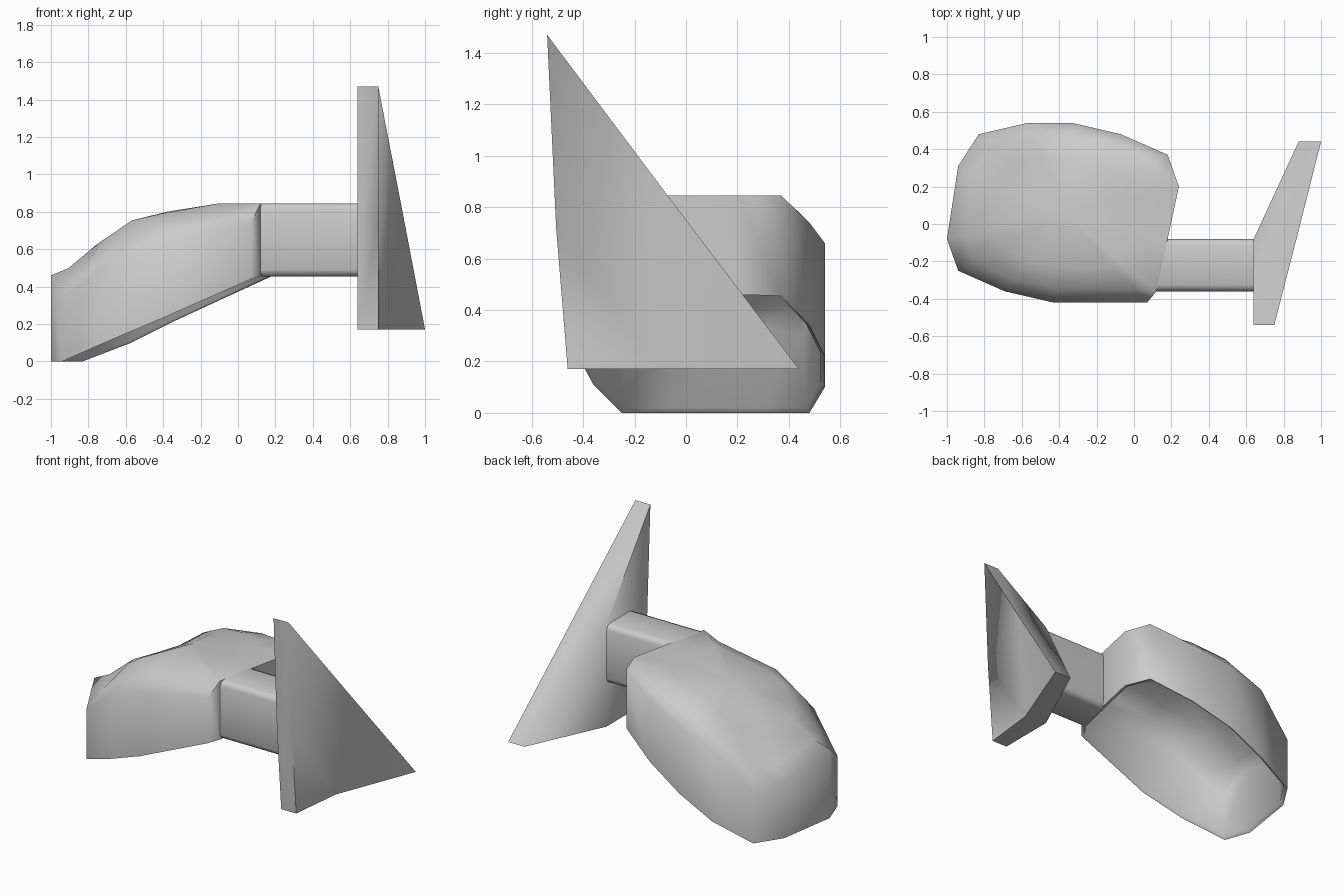
import bpy, bmesh, math
from mathutils import Vector

cube = bpy.data.objects.get("Cube")
if cube:
    bpy.data.objects.remove(cube)

grey = bpy.data.materials.new("satin_grey")
grey.use_nodes = True
grey.diffuse_color = (0.6, 0.6, 0.6, 1)
grey.node_tree.nodes["Principled BSDF"].inputs["Base Color"].default_value = (0.6, 0.6, 0.6, 1)


def finish(name, bm, angle):
    bmesh.ops.recalc_face_normals(bm, faces=bm.faces)
    mesh = bpy.data.meshes.new(name)
    bm.to_mesh(mesh)
    bm.free()
    mesh.materials.append(grey)
    ob = bpy.data.objects.new(name, mesh)
    bpy.context.collection.objects.link(ob)
    bpy.ops.object.select_all(action='DESELECT')
    ob.select_set(True)
    bpy.context.view_layer.objects.active = ob
    bpy.ops.object.shade_smooth_by_angle(angle=math.radians(angle))


def loft(bm, loops):
    rings = [[bm.verts.new(p) for p in loop] for loop in loops]
    for a, b in zip(rings, rings[1:]):
        for i in range(len(a)):
            j = (i + 1) % len(a)
            bm.faces.new((a[i], a[j], b[j], b[i]))
    return rings


def fan(bm, ring, point):
    tip = bm.verts.new(point)
    for i in range(len(ring)):
        bm.faces.new((ring[i], ring[(i + 1) % len(ring)], tip))


# Housing outline: x, y, rim height, shoulder height
outline = (
    (-1, -.08, 0, .46), (-.94, .31, 0, .37), (-.83, .48, 0, .35), (-.57, .54, .1, .58),
    (-.33, .54, .22, .66), (-.07, .48, .34, .74), (.18, .37, .455, .845), (.24, .2, .46, .845),
    (.18, -.08, .46, .845), (.12, -.36, .455, .845), (.07, -.42, .44, .74),
    (-.43, -.42, .22, .645), (-.69, -.36, .11, .54), (-.94, -.25, 0, .33))
rim = [Vector((x, y, low)) for x, y, low, high in outline]
shoulder = [Vector((x, y, high)) for x, y, low, high in outline]


def crown(x, y):
    back_slope = .25 * max(0, y) * min(1, max(0, (-.35 - x) / .3))
    slope = .678 if x < -.55 else .178
    return min(.845, .765 + (x + .55) * slope) - back_slope


def dome_loop(scale, blend, drop=0):
    loop = []
    for p in shoulder:
        x = -.38 + (p.x + .38) * scale
        y = .06 + (p.y - .06) * scale
        loop.append((x, y, p.z + (crown(x, y) - p.z) * blend - drop))
    return loop


bm = bmesh.new()
rings = loft(bm, [rim, shoulder, dome_loop(.85, .6), dome_loop(.6, 1)])
fan(bm, rings[-1], (-.38, .06, .8))

# Thin rim lip and hollow inside
face_centre = Vector((-.38, .06, .22))
lip = [face_centre + (p - face_centre) * .965 + Vector((0, 0, .012)) for p in rim]
rings = loft(bm, [rim, lip, dome_loop(.95, 0, .04), dome_loop(.82, .6, .04), dome_loop(.6, 1, .04)])
fan(bm, rings[-1], (-.38, .06, .76))
bmesh.ops.remove_doubles(bm, verts=bm.verts, dist=.0005)
finish("mirror_housing", bm, 72)

# Stem: softly cornered box tube whose inner end follows the housing wall
bm = bmesh.new()
section = []
for sy, sz, start in ((1, 1, 0), (-1, 1, 90), (-1, -1, 180), (1, -1, 270)):
    for k in range(3):
        a = math.radians(start + 45 * k)
        section.append((-.22 + sy * .105 + .035 * math.cos(a),
                        .65 + sz * .16 + .035 * math.sin(a)))
ends = loft(bm, [[(.11 + (y + .36) * .21, y, z) for y, z in section],
                 [(.66, y, z) for y, z in section]])
for ring in ends:
    bm.faces.new(ring)
finish("stem", bm, 60)

# Mounting base: triangular plate folded along its lower edge
bm = bmesh.new()
outer = [(.75, -.54, 1.47), (.75, -.505, .72), (.75, -.46, .17),
         (.79, -.1, .17), (1, .44, .17), (.87, -.075, .85)]
inner = [(.64, -.54, 1.47), (.64, -.505, .72), (.64, -.46, .17),
         (.64, -.08, .17), (.88, .44, .17), (.64, -.08, .85)]
for ring in loft(bm, [outer, inner]):
    for i, j, k in ((0, 1, 5), (1, 2, 3), (1, 3, 5), (3, 4, 5)):
        bm.faces.new((ring[i], ring[j], ring[k]))
finish("mounting_base", bm, 80)
